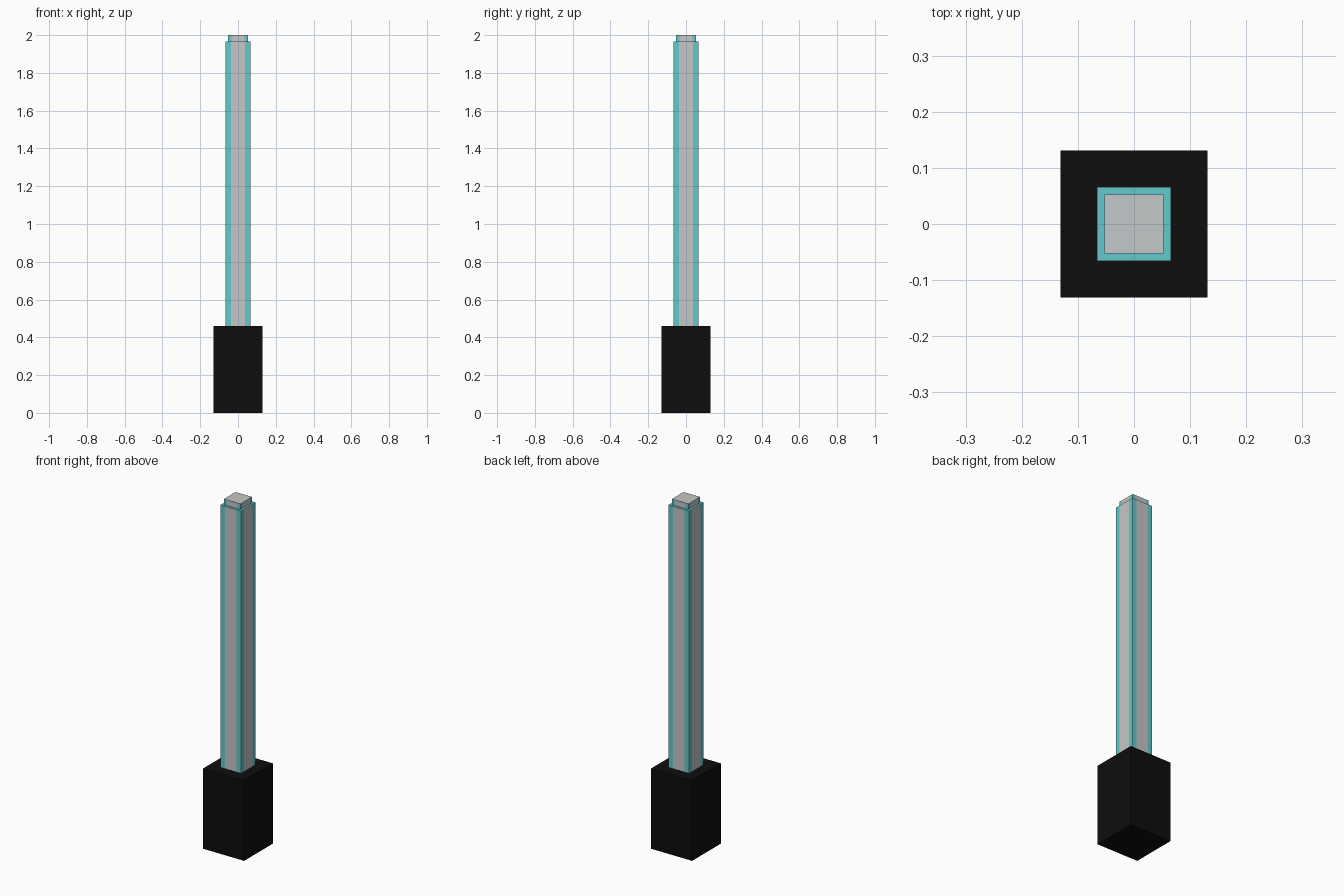
import bpy
import bmesh

if "Cube" in bpy.data.objects:
    bpy.data.objects.remove(bpy.data.objects["Cube"])


def material(name, color):
    m = bpy.data.materials.new(name)
    m.diffuse_color = (*color, 1)
    m.use_nodes = True
    m.node_tree.nodes["Principled BSDF"].inputs["Base Color"].default_value = m.diffuse_color
    return m


black = material("black", (0.004, 0.004, 0.004))
teal = material("teal", (0.125, 0.58, 0.60))
grey = material("light grey", (0.56, 0.58, 0.58))


def square_post(name, half, z0, z1, mats, stripe=0, grey_top=False, open_base=False):
    """Square post, optionally with a central stripe (material 1) on each side."""
    bm = bmesh.new()
    bmesh.ops.create_cube(bm, size=1)
    for v in bm.verts:
        v.co = (v.co.x * 2 * half, v.co.y * 2 * half, z0 if v.co.z < 0 else z1)
    if open_base:
        bmesh.ops.delete(bm, geom=[f for f in bm.faces if f.normal.z < -0.5],
                         context='FACES_ONLY')
    if stripe:
        # cut every side along the stripe borders
        for axis in ((1, 0, 0), (0, 1, 0)):
            for s in (-stripe, stripe):
                bmesh.ops.bisect_plane(
                    bm, geom=bm.verts[:] + bm.edges[:] + bm.faces[:],
                    plane_co=[a * s for a in axis], plane_no=axis)
        bm.normal_update()
        for f in bm.faces:
            c = f.calc_center_median()
            if f.normal.z > 0.5:
                f.material_index = int(grey_top)
            else:
                f.material_index = int(min(abs(c.x), abs(c.y)) < stripe * 0.5)
    mesh = bpy.data.meshes.new(name)
    bm.to_mesh(mesh)
    bm.free()
    for m in mats:
        mesh.materials.append(m)
    obj = bpy.data.objects.new(name, mesh)
    bpy.context.collection.objects.link(obj)
    return obj


# Handle, striped blade and the small stepped tip
square_post("handle", 0.131, 0.0, 0.46, [black])
square_post("blade", 0.0655, 0.46, 1.967, [teal, grey], stripe=0.037, open_base=True)
square_post("blade_tip", 0.0525, 1.967, 2.0, [teal, grey], stripe=0.034,
            grey_top=True, open_base=True)
